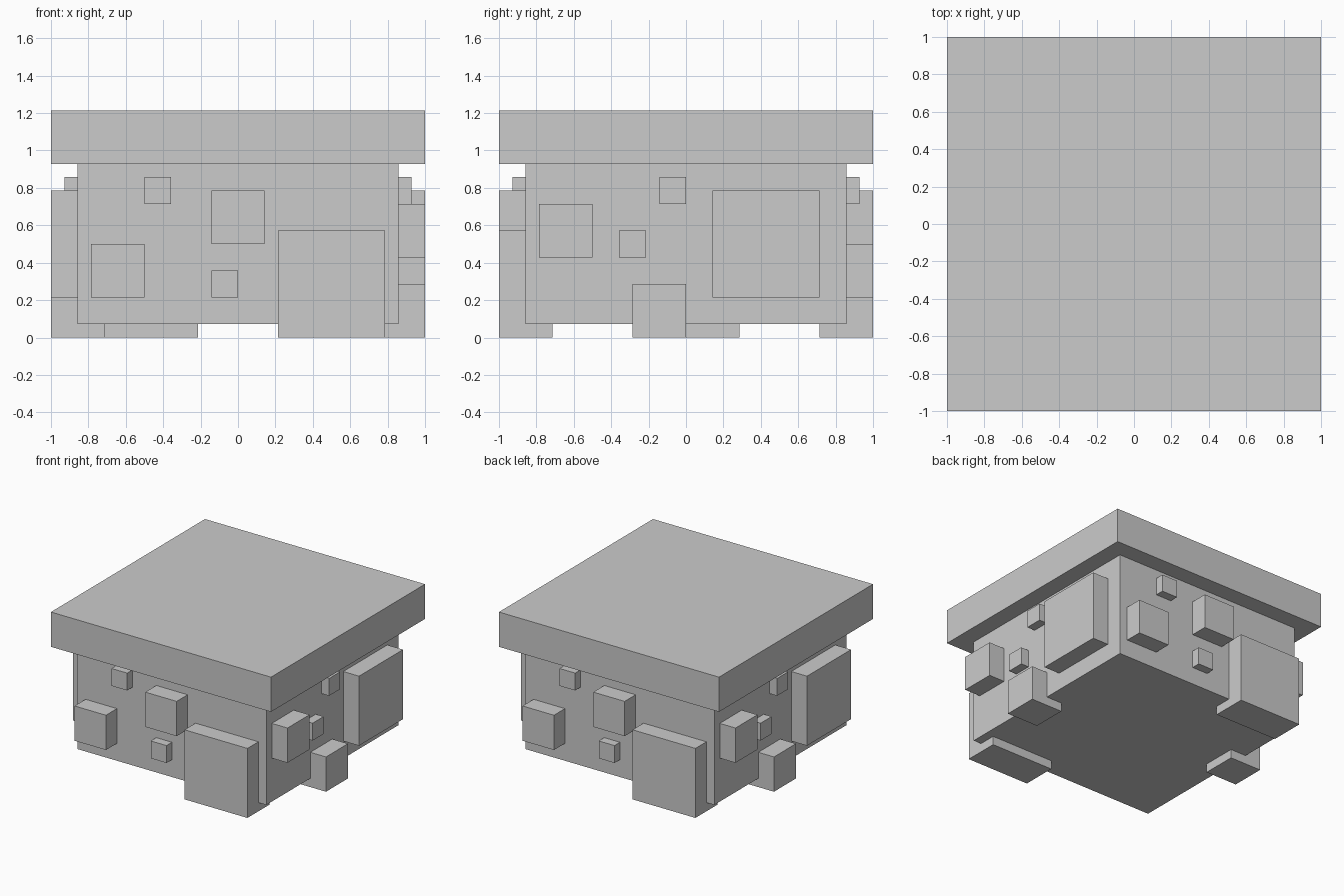
import bpy
import math
from mathutils import Matrix, Vector

if "Cube" in bpy.data.objects:
    bpy.data.objects.remove(bpy.data.objects["Cube"])

U = 1 / 14  # grid unit of the model


def box(name, lo, hi, turn=0.0):
    """Box between two corners in grid units, turned about the z axis."""
    bpy.ops.mesh.primitive_cube_add(size=1)
    ob = bpy.context.object
    ob.name = ob.data.name = name
    lo, hi = Vector(lo) * U, Vector(hi) * U
    size = hi - lo
    place = Matrix.Translation((lo + hi) / 2) @ Matrix.Diagonal((*size, 1))
    ob.data.transform(Matrix.Rotation(turn, 4, 'Z') @ place)
    return ob


# Main body and overhanging slab
box("body", (-12, -12, 1), (12, 12, 13))
box("top_slab", (-14, -14, 13), (14, 14, 17))

# Blocks per side: left edge, bottom, size (seen from outside)
front_blocks = [(-11, 3, 4), (-7, 10, 2), (-2, 7, 4), (-2, 3, 2), (3, 0, 8)]
right_blocks = [(-11, 6, 4), (-2, 10, 2), (-5, 6, 2), (-4, 0, 4), (2, 3, 8)]


def side_blocks(side, blocks, turn):
    for i, (a, z, s) in enumerate(blocks, 1):
        out = 13 if s == 2 else 14          # small blocks stick out less
        deep = out - min(s, 4)
        box(f"{side}_block_{i}", (a, -out, z), (a + s, -deep, z + s), turn)


# Opposite sides carry the same pattern, turned half way round
for k, (f, r) in enumerate([("front", "right"), ("back", "left")]):
    side_blocks(f, front_blocks, k * math.pi)
    side_blocks(r, right_blocks, k * math.pi + math.pi / 2)
